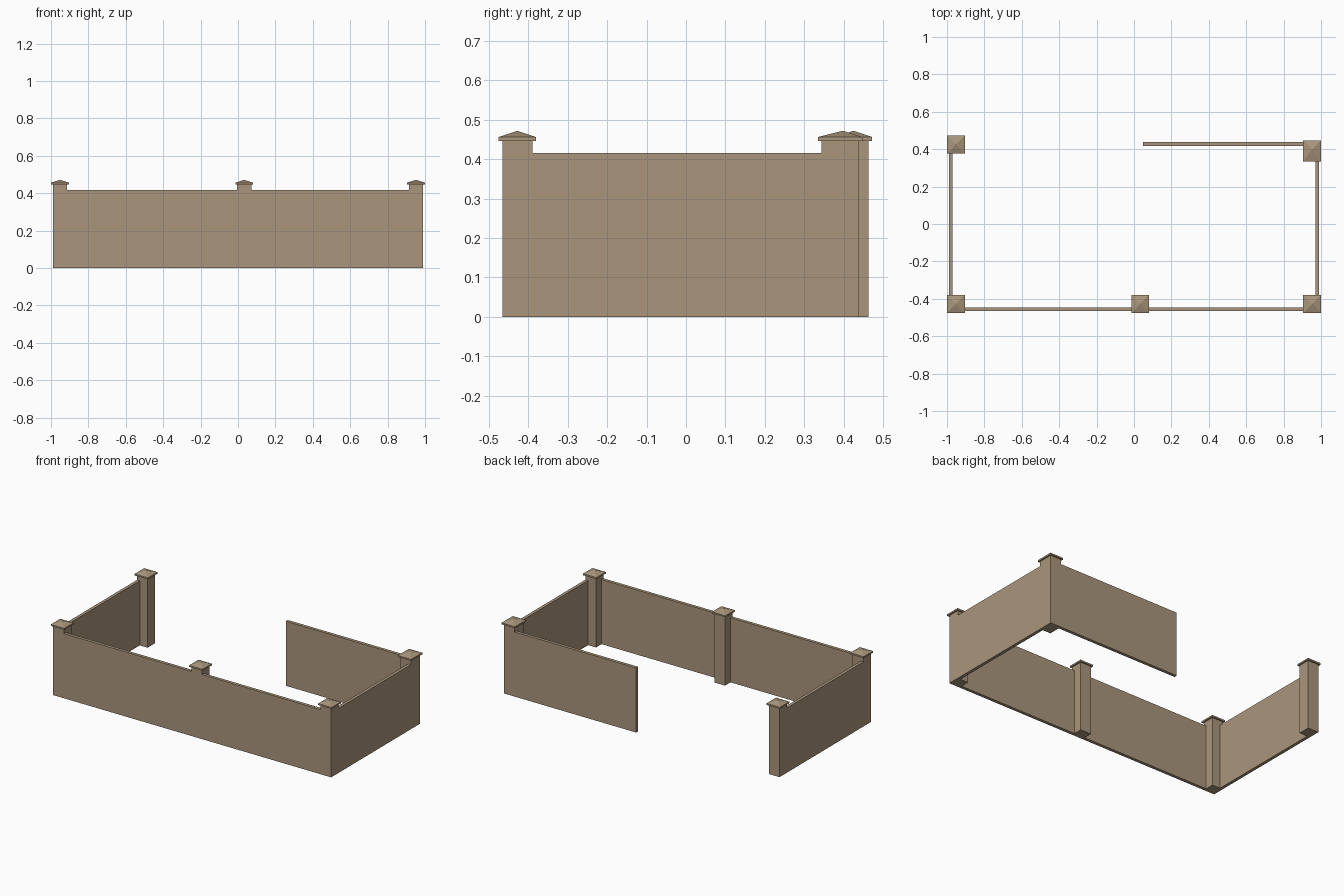
import bpy, bmesh

if "Cube" in bpy.data.objects:
    bpy.data.objects.remove(bpy.data.objects["Cube"])

mat = bpy.data.materials.new("tan_stone")
mat.diffuse_color = (0.40, 0.305, 0.20, 1)
mat.use_nodes = True
mat.node_tree.nodes["Principled BSDF"].inputs["Base Color"].default_value = mat.diffuse_color


def make(name, bm):
    bmesh.ops.recalc_face_normals(bm, faces=bm.faces)
    me = bpy.data.meshes.new(name)
    bm.to_mesh(me)
    bm.free()
    me.materials.append(mat)
    ob = bpy.data.objects.new(name, me)
    bpy.context.collection.objects.link(ob)


def ring(bm, x0, x1, y0, y1, z):
    return [bm.verts.new(p) for p in ((x0, y0, z), (x1, y0, z), (x1, y1, z), (x0, y1, z))]


def block(name, x0, x1, y0, y1, z0, z1, apex=None):
    """Box, optionally topped by a low pyramid instead of a flat lid."""
    bm = bmesh.new()
    a, b = ring(bm, x0, x1, y0, y1, z0), ring(bm, x0, x1, y0, y1, z1)
    bm.faces.new(a[::-1])
    tip = bm.verts.new(apex) if apex else None
    for i in range(4):
        j = (i + 1) % 4
        bm.faces.new((a[i], a[j], b[j], b[i]))
        if tip:
            bm.faces.new((b[i], b[j], tip))
    if not tip:
        bm.faces.new(b)
    make(name, bm)


POST_Z, CAP_Z, TIP_Z, WALL_Z = 0.446, 0.456, 0.472, 0.416
H, LIP, T = 0.038, 0.0095, 0.02      # post half width, cap overhang, wall thickness
XO = 0.990                           # outer face of side walls
YF = -0.466                          # outer face of front wall
PX = XO - H                          # corner post centre

# Posts with pyramid caps: name, x centre, y range, tip y
posts = [
    ("front_left", -PX, YF, YF + 2 * H, YF + H),
    ("front_middle", 0.033, YF, YF + 2 * H, YF + H),
    ("front_right", PX, YF, YF + 2 * H, YF + H),
    ("back_left", -PX, 0.386, 0.463, 0.425),
    ("back_right", PX, 0.344, 0.438, 0.398),
]
for n, x, y0, y1, ty in posts:
    block(n + "_post", x - H, x + H, y0, y1, 0, POST_Z)
    block(n + "_cap", x - H - LIP, x + H + LIP, y0 - LIP, y1 + LIP, POST_Z, CAP_Z, (x, ty, TIP_Z))

# Wall panels, flush with the outer post faces
inner = XO - 2 * H
block("front_wall_left", -inner, 0.033 - H, YF, YF + T, 0, WALL_Z)
block("front_wall_right", 0.033 + H, inner, YF, YF + T, 0, WALL_Z)
block("left_wall", -XO, -XO + T, YF + 2 * H, 0.386, 0, WALL_Z)
block("right_wall", XO - T, XO, YF + 2 * H, 0.344, 0, WALL_Z)
block("back_wall", 0.048, inner, 0.438 - T, 0.438, 0, WALL_Z)
